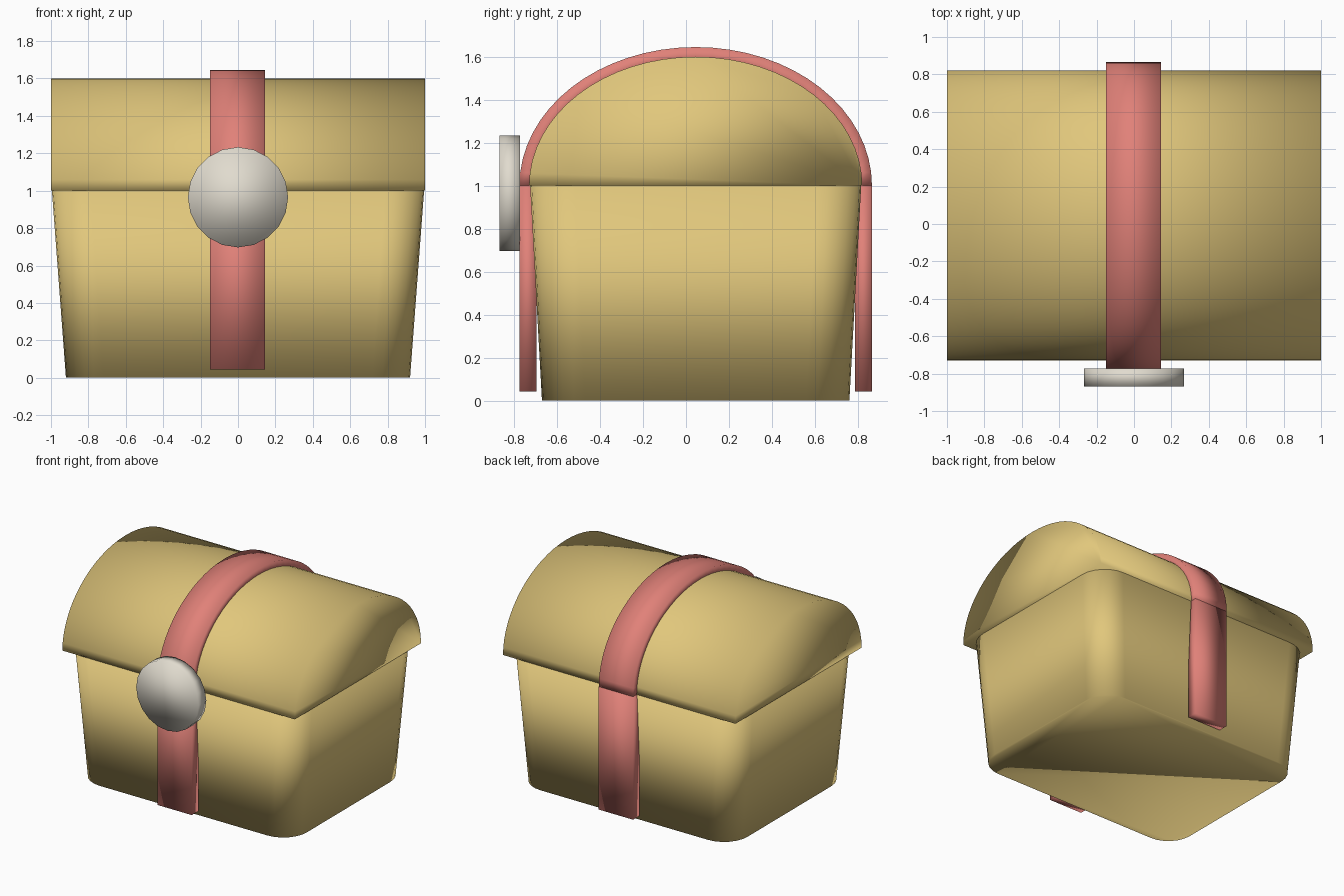
import bpy
import bmesh
from math import sin, cos, pi
from mathutils import Matrix

default = bpy.data.objects.get("Cube")
if default:
    bpy.data.objects.remove(default, do_unlink=True)

CY = 0.045          # depth centre of the chest
RIM = 1.0           # height where the lid meets the body
ARC_STEPS = 32


def material(name, rgb):
    mat = bpy.data.materials.new(name)
    mat.use_nodes = True
    mat.diffuse_color = (*rgb, 1)
    mat.node_tree.nodes["Principled BSDF"].inputs["Base Color"].default_value = (*rgb, 1)
    return mat


tan = material("tan", (0.75, 0.57, 0.20))
pink = material("pink", (0.75, 0.22, 0.19))
ivory = material("ivory", (0.75, 0.71, 0.62))


def finish(bm, name, mat):
    """Turn a bmesh into a smooth shaded object."""
    bmesh.ops.recalc_face_normals(bm, faces=bm.faces)
    for face in bm.faces:
        face.smooth = True
    mesh = bpy.data.meshes.new(name)
    bm.to_mesh(mesh)
    bm.free()
    mesh.materials.append(mat)
    obj = bpy.data.objects.new(name, mesh)
    bpy.context.collection.objects.link(obj)
    return obj


def bridge(bm, rings, close=False):
    """Join successive vertex rings with quads."""
    pairs = list(zip(rings, rings[1:]))
    if close:
        pairs.append((rings[-1], rings[0]))
    for a, b in pairs:
        n = len(a)
        for i in range(n):
            bm.faces.new((a[i], a[(i + 1) % n], b[(i + 1) % n], b[i]))


def rounded_ring(bm, hx, hy, z, r, steps=6):
    """Rounded rectangle outline at one height."""
    ring = []
    for k, (sx, sy) in enumerate(((1, 1), (-1, 1), (-1, -1), (1, -1))):
        for i in range(steps + 1):
            a = (k + i / steps) * pi / 2
            ring.append(bm.verts.new((sx * (hx - r) + r * cos(a),
                                      CY + sy * (hy - r) + r * sin(a), z)))
    return ring


def arc(ry, rz):
    """Half ellipse in the side plane, front to back."""
    return [(CY - ry * cos(pi * i / ARC_STEPS), RIM + rz * sin(pi * i / ARC_STEPS))
            for i in range(ARC_STEPS + 1)]


# Tapered body with rounded corners
bm = bmesh.new()
bottom = rounded_ring(bm, 0.92, 0.715, 0, 0.2)
top = rounded_ring(bm, 0.995, 0.77, RIM, 0.21)
bridge(bm, [bottom, top])
bm.faces.new(bottom)
bm.faces.new(top)
finish(bm, "chest_body", tan)

# Domed lid
bm = bmesh.new()
ends = [[bm.verts.new((x, y, z)) for y, z in arc(0.775, 0.6)] for x in (-1, 1)]
bridge(bm, ends)
for end in ends:
    bm.faces.new(end)
finish(bm, "lid", tan)

# Strap over the lid
bm = bmesh.new()
outer, inner = arc(0.82, 0.645), arc(0.74, 0.565)
rings = [[bm.verts.new((x, y, z)) for x, (y, z) in
          ((-0.15, o), (0.145, o), (0.145, i), (-0.15, i))]
         for o, i in zip(outer, inner)]
bridge(bm, rings)
bm.faces.new(rings[0])
bm.faces.new(rings[-1])
finish(bm, "lid_strap", pink)

# Straight straps down the front and back
for name, side in (("front_strap", -1), ("back_strap", 1)):
    bm = bmesh.new()
    place = Matrix.Translation((-0.0025, CY + side * 0.78, 0.522))
    bmesh.ops.create_cube(bm, size=1, matrix=place @ Matrix.Diagonal((0.295, 0.08, 0.956, 1)))
    finish(bm, name, pink)

# Round clasp
bm = bmesh.new()
place = Matrix.Translation((0, -0.82, 0.965)) @ Matrix.Rotation(pi / 2, 4, "X")
bmesh.ops.create_cone(bm, cap_ends=True, segments=20, radius1=0.268, radius2=0.268,
                      depth=0.096, matrix=place)
finish(bm, "clasp", ivory)
